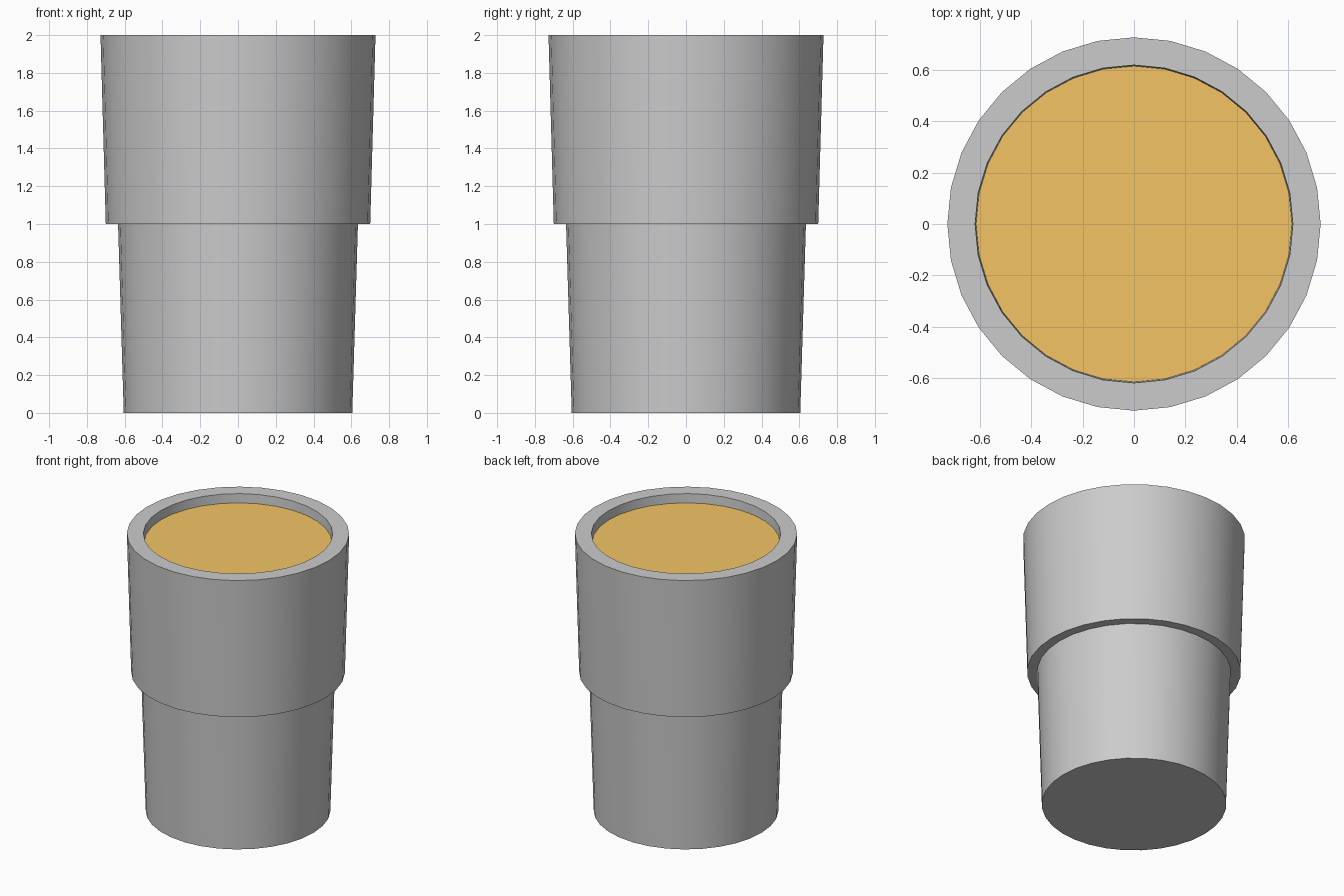
import bpy, bmesh, math

if "Cube" in bpy.data.objects:
    bpy.data.objects.remove(bpy.data.objects["Cube"])

SIDES = 32


def lathe(name, profile):
    """Spin an (r, z) profile around z; both ends are capped."""
    bm = bmesh.new()
    rings = []
    for r, z in profile:
        rings.append([bm.verts.new((r * math.cos(2 * math.pi * i / SIDES),
                                    r * math.sin(2 * math.pi * i / SIDES), z))
                      for i in range(SIDES)])
    for a, b in zip(rings, rings[1:]):
        for i in range(SIDES):
            j = (i + 1) % SIDES
            bm.faces.new((a[i], a[j], b[j], b[i]))
    if len(rings) > 1:
        bm.faces.new(rings[0][::-1])
    bm.faces.new(rings[-1])
    mesh = bpy.data.meshes.new(name)
    bm.to_mesh(mesh)
    bm.free()
    obj = bpy.data.objects.new(name, mesh)
    bpy.context.collection.objects.link(obj)
    return obj


# Cup: outer wall with a step at mid height, rim, tapered cavity
cup = lathe("cup", [(0.605, 0), (0.635, 1), (0.70, 1), (0.728, 2),
                    (0.62, 2), (0.50, 0.1)])
bpy.context.view_layer.objects.active = cup
cup.select_set(True)
bpy.ops.object.shade_smooth_by_angle(angle=math.radians(30))

# Drink: flat disc just below the rim
drink = lathe("drink_surface", [(0.616, 1.935)])
mat = bpy.data.materials.new("orange_drink")
mat.diffuse_color = (0.90, 0.55, 0.13, 1)
mat.use_nodes = True
mat.node_tree.nodes["Principled BSDF"].inputs["Base Color"].default_value = mat.diffuse_color
drink.data.materials.append(mat)
